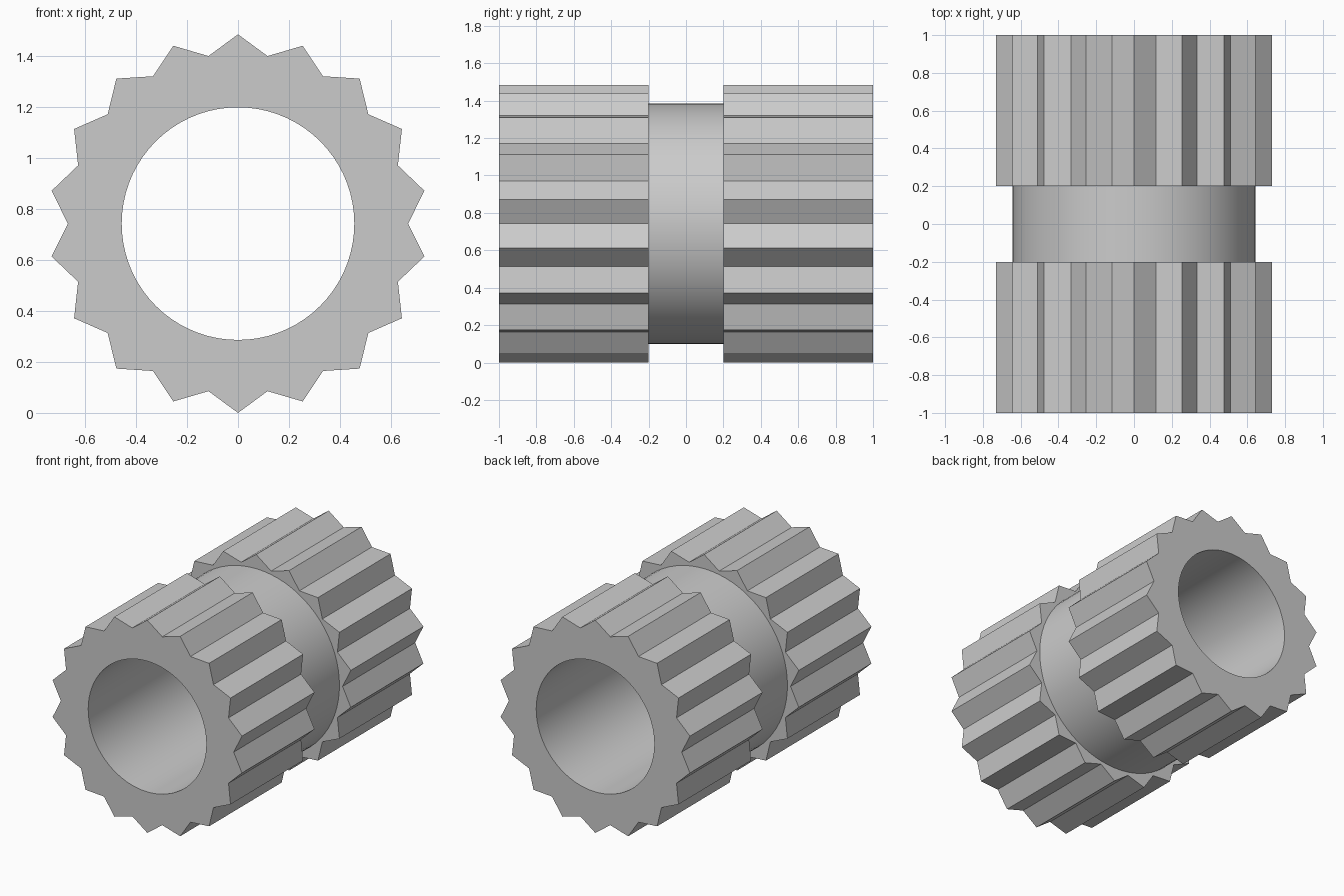
import bpy, bmesh
from math import sin, cos, pi, radians

if "Cube" in bpy.data.objects:
    bpy.data.objects.remove(bpy.data.objects["Cube"], do_unlink=True)

TEETH = 18
STEPS = 4                     # points per tooth: tip, flank, valley, flank
N = TEETH * STEPS
TIP, VALLEY, GROOVE, BORE = 0.742, 0.667, 0.643, 0.456
HALF, NECK = 1.0, 0.2


def polar(r, k):
    a = 2 * pi * k / N
    return r * sin(a), r * cos(a)


def circle(r):
    return [polar(r, k) for k in range(N)]


def toothed():
    # Straight flanks between tips and valleys
    pts = []
    for k in range(0, N, STEPS):
        tip, valley, nxt = polar(TIP, k), polar(VALLEY, k + 2), polar(TIP, k + 4)
        for a, b in ((tip, valley), (valley, nxt)):
            pts += [a, ((a[0] + b[0]) / 2, (a[1] + b[1]) / 2)]
    return pts


# Rings around the section: front gear, plain neck, back gear, through bore
gear, neck, bore = toothed(), circle(GROOVE), circle(BORE)
stations = [(bore, -HALF), (gear, -HALF), (gear, -NECK), (neck, -NECK),
            (neck, NECK), (gear, NECK), (gear, HALF), (bore, HALF)]

bm = bmesh.new()
rings = [[bm.verts.new((x, y, z + TIP)) for x, z in outline]
         for outline, y in stations]
for i, ring in enumerate(rings):
    nxt = rings[(i + 1) % len(rings)]
    for k in range(N):
        j = (k + 1) % N
        bm.faces.new((ring[k], ring[j], nxt[j], nxt[k]))
bmesh.ops.recalc_face_normals(bm, faces=bm.faces)

mesh = bpy.data.meshes.new("splined_sleeve")
bm.to_mesh(mesh)
bm.free()
sleeve = bpy.data.objects.new("splined_sleeve", mesh)
bpy.context.collection.objects.link(sleeve)

# Plain grey
grey = bpy.data.materials.new("grey")
grey.use_nodes = True
colour = (0.6, 0.6, 0.6, 1)
grey.diffuse_color = colour
grey.node_tree.nodes["Principled BSDF"].inputs["Base Color"].default_value = colour
mesh.materials.append(grey)

# Smooth bore and neck, crisp teeth
bpy.ops.object.select_all(action="DESELECT")
sleeve.select_set(True)
bpy.context.view_layer.objects.active = sleeve
bpy.ops.object.shade_smooth_by_angle(angle=radians(20))
